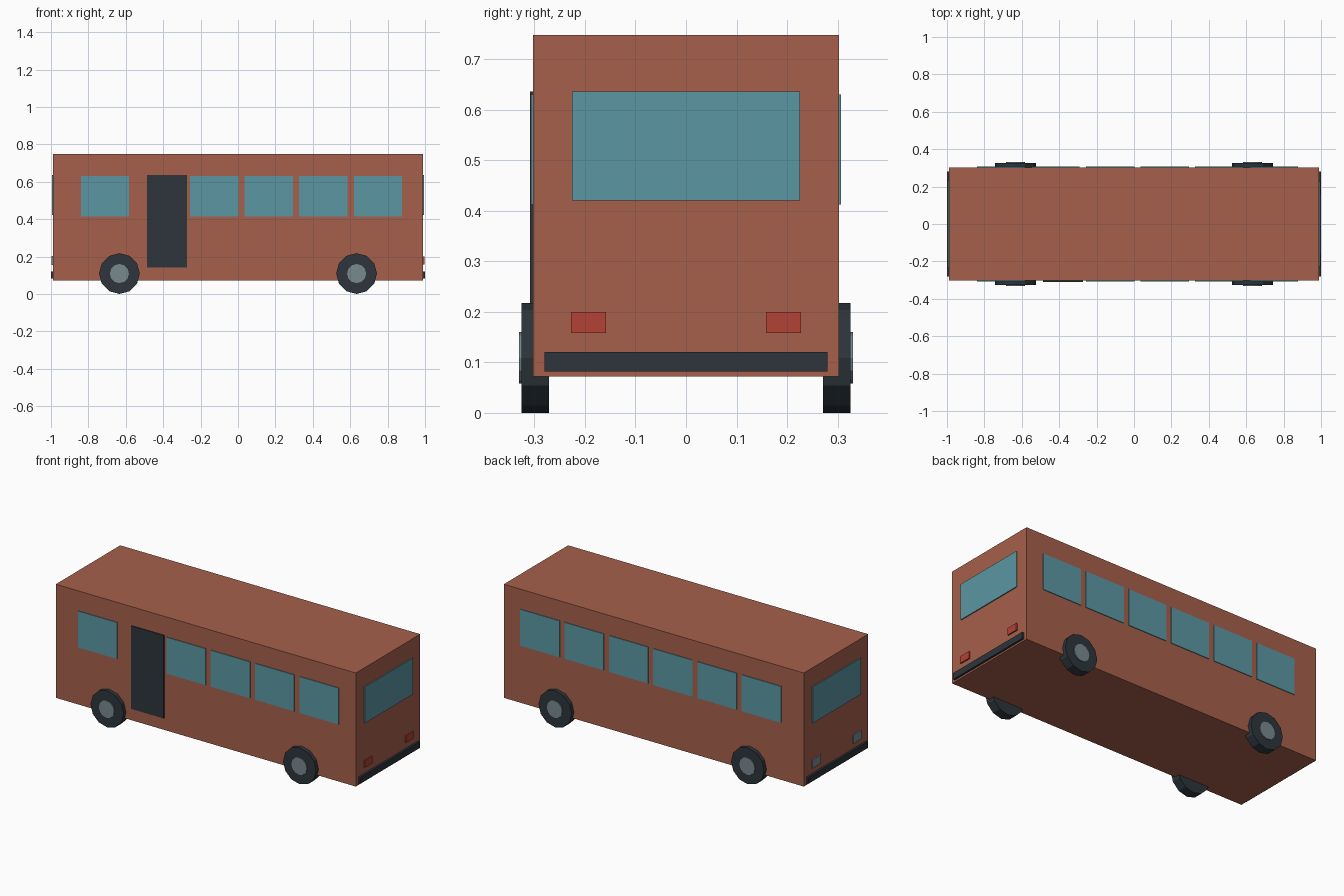
import bpy
import math

cube = bpy.data.objects.get("Cube")
if cube:
    bpy.data.objects.remove(cube, do_unlink=True)


def material(name, rgb):
    """Flat material from 0-255 display values, stored as linear."""
    color = [((c / 255 + 0.055) / 1.055) ** 2.4 for c in rgb] + [1.0]
    mat = bpy.data.materials.new(name)
    mat.use_nodes = True
    mat.diffuse_color = color
    mat.node_tree.nodes["Principled BSDF"].inputs["Base Color"].default_value = color
    return mat


PAINT = material("rust paint", (166, 96, 75))
GLASS = material("blue glass", (91, 151, 164))
DARK = material("dark rubber", (45, 53, 59))
METAL = material("grey metal", (121, 137, 144))
RED = material("red lamp", (180, 65, 53))


def box(name, x, y, z, mat):
    """Box from (min, max) ranges on each axis."""
    bpy.ops.mesh.primitive_cube_add(size=1, location=[sum(r) / 2 for r in (x, y, z)])
    obj = bpy.context.object
    obj.name = name
    obj.scale = [abs(r[1] - r[0]) for r in (x, y, z)]
    bpy.ops.object.transform_apply(location=False, rotation=False, scale=True)
    obj.data.materials.append(mat)
    return obj


def disc(name, radius, x, y, z, mat):
    """Twelve-sided cylinder lying along y, with corners at top and bottom."""
    bpy.ops.mesh.primitive_cylinder_add(
        vertices=12, radius=radius, depth=abs(y[1] - y[0]),
        location=(x, sum(y) / 2, z), rotation=(math.pi / 2, 0, 0))
    obj = bpy.context.object
    obj.name = name
    obj.data.materials.append(mat)


# Body shell
END, SIDE = 0.988, 0.303
box("body", (-END, END), (-SIDE, SIDE), (0.072, 0.748), PAINT)

# Side windows, with a door in place of the second one on the front side
for side, label in ((-1, "front"), (1, "back")):
    for i in range(6):
        x = -0.711 + 0.2918 * i
        if side < 0 and i == 1:
            box("door", (-0.487, -0.273), (-SIDE + 0.01, -0.309), (0.142, 0.636), DARK)
        else:
            box(f"{label}_window_{i + 1}", (x - 0.129, x + 0.129),
                (side * (SIDE - 0.01), side * 0.307), (0.413, 0.63), GLASS)

# End windows, bumpers and lamps
for end, label in ((-1, "right"), (1, "left")):
    inner = end * (END - 0.01)
    box(f"{label}_end_window", (inner, end * 0.994), (-0.226, 0.226), (0.421, 0.636), GLASS)
    box(f"{label}_bumper", (inner, end * 1.0), (-0.28, 0.28), (0.082, 0.121), DARK)
    lamp, half, low, high = (RED, 0.035, 0.158, 0.2) if end > 0 else (METAL, 0.039, 0.155, 0.204)
    for side, name in ((-1, "front"), (1, "back")):
        y = side * 0.193
        box(f"{label}_{name}_lamp", (inner, end * 0.996), (y - half, y + half), (low, high), lamp)

# Wheels with hubcaps
for end, label in ((-1, "right"), (1, "left")):
    for side, name in ((-1, "front"), (1, "back")):
        x = end * 0.634
        disc(f"{label}_{name}_tyre", 0.109, x, (side * 0.271, side * 0.326), 0.109, DARK)
        disc(f"{label}_{name}_hubcap", 0.051, x, (side * 0.3, side * 0.331), 0.109, METAL)
